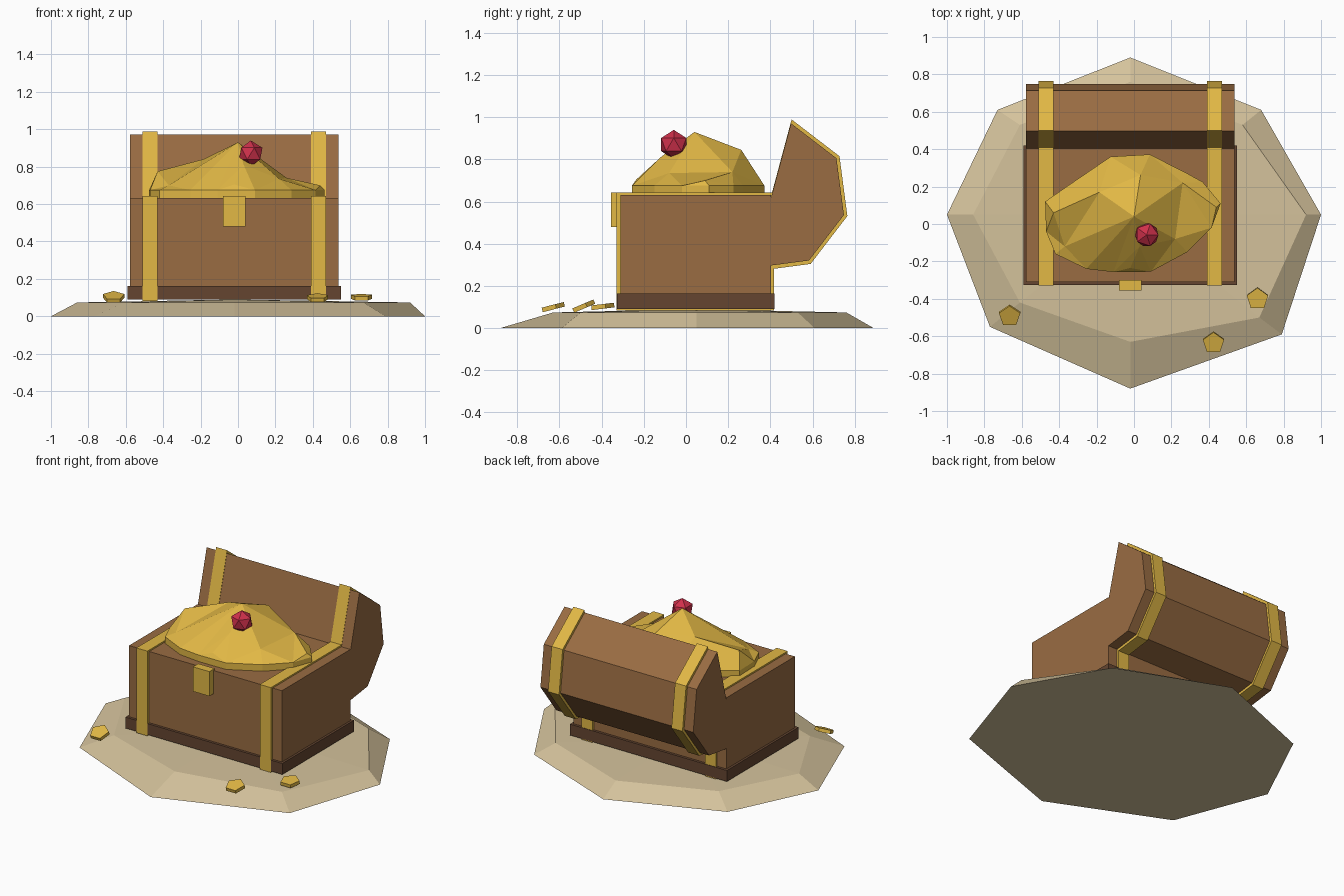
import bpy, bmesh, math
from mathutils import Vector, Matrix
from mathutils.geometry import delaunay_2d_cdt

if "Cube" in bpy.data.objects:
    bpy.data.objects.remove(bpy.data.objects["Cube"])


def material(name, color):
    m = bpy.data.materials.new(name)
    m.diffuse_color = (*color, 1)
    m.use_nodes = True
    m.node_tree.nodes["Principled BSDF"].inputs["Base Color"].default_value = m.diffuse_color
    return m


WOOD = material("wood", (0.32, 0.15, 0.055))
DARK = material("dark_wood", (0.13, 0.06, 0.03))
GOLD = material("gold", (0.76, 0.48, 0.06))
SAND = material("sand", (0.66, 0.54, 0.33))
RUBY = material("ruby", (0.62, 0.03, 0.07))


def finish(name, bm, mat):
    bmesh.ops.recalc_face_normals(bm, faces=bm.faces)
    me = bpy.data.meshes.new(name)
    bm.to_mesh(me)
    bm.free()
    me.materials.append(mat)
    ob = bpy.data.objects.new(name, me)
    bpy.context.collection.objects.link(ob)
    return ob


def box(name, lo, hi, mat):
    bm = bmesh.new()
    lo, hi = Vector(lo), Vector(hi)
    size = hi - lo
    bmesh.ops.create_cube(bm, size=1, matrix=Matrix.Translation((lo + hi) / 2)
                          @ Matrix.Diagonal((*size, 1)))
    return finish(name, bm, mat)


def prism_x(name, profile, x0, x1, mat):
    """Extrude a (y, z) profile along x."""
    bm = bmesh.new()
    face = bm.faces.new([bm.verts.new((x0, y, z)) for y, z in profile])
    ext = bmesh.ops.extrude_face_region(bm, geom=[face])
    for v in ext["geom"]:
        if isinstance(v, bmesh.types.BMVert):
            v.co.x = x1
    return finish(name, bm, mat)


# Sand mound: jittered octagon with a bevelled upper ring and low crown
outer = [(-1, .05), (-.73, .61), (-.02, .89), (.68, .61),
         (1, .05), (.79, -.59), (-.02, -.88), (-.77, -.55)]
inner = [(-.86, .05), (-.61, .53), (-.02, .76), (.58, .53),
         (.92, .05), (.67, -.50), (-.02, -.63), (-.61, -.42)]
bm = bmesh.new()
low = [bm.verts.new((x, y, 0)) for x, y in outer]
top = [bm.verts.new((x, y, .074)) for x, y in inner]
crown = bm.verts.new((-.02, .05, .09))
bm.faces.new(low)
for i in range(8):
    j = (i + 1) % 8
    bm.faces.new((low[i], low[j], top[j], top[i]))
    bm.faces.new((top[i], top[j], crown))
finish("sand_mound", bm, SAND)

# Chest body and base trim
CX = -.02
box("chest_body", (CX - .557, -.31, .09), (CX + .557, .403, .632), WOOD)
box("base_trim", (CX - .572, -.327, .09), (CX + .572, .42, .163), DARK)


# Open lid: half octagon swung back about the rear top edge
def lid_profile(r, shift=0.0):
    return [(.406 - shift + r * math.cos(math.radians(75 - 45 * k)),
             .628 + r * math.sin(math.radians(75 - 45 * k))) for k in range(5)]


prism_x("lid", lid_profile(.355), CX - .557, CX + .557, WOOD)

# Gold straps round body and lid
for side, s in (("left", -1), ("right", 1)):
    x = CX + s * .45
    box(side + "_body_strap", (x - .04, -.33, .083), (x + .04, .417, .642), GOLD)
    prism_x(side + "_lid_strap", lid_profile(.374, .002), x - .04, x + .04, GOLD)

# Latch
box("latch", (CX - .06, -.355, .48), (CX + .06, -.30, .642), GOLD)

# Treasure pile: faceted heap from a rim outline and a few peaks
rim = [(-.475, .12), (-.47, -.04), (-.42, -.16), (-.255, -.24), (-.11, -.257),
       (.09, -.255), (.285, -.15), (.415, -.02), (.463, .11), (.367, .225),
       (.285, .27), (.085, .372), (-.125, .36), (-.36, .2)]
peaks = [(0, .04, .93), (-.185, .17, .84), (-.43, .06, .775), (.035, .262, .845),
         (.26, .22, .74), (.44, .09, .70), (.03, -.12, .81), (-.37, -.12, .70),
         (.22, -.08, .735), (-.02, -.235, .705)]
pts = [Vector((x, y, .675)) for x, y in rim] + [Vector(p) for p in peaks]
n = len(rim)
edges = [(i, (i + 1) % n) for i in range(n)]
co, _, faces, orig, _, _ = delaunay_2d_cdt([p.xy for p in pts], edges, [], 1, 1e-5)
bm = bmesh.new()
vs = [bm.verts.new((c.x, c.y, pts[o[0]].z if o else .675)) for c, o in zip(co, orig)]
for f in faces:
    bm.faces.new([vs[i] for i in f])
border = [e for e in bm.edges if e.is_boundary]
skirt = bmesh.ops.extrude_edge_only(bm, edges=border)["geom"]
for v in skirt:
    if isinstance(v, bmesh.types.BMVert):
        v.co.z = .62
bmesh.ops.holes_fill(bm, edges=[e for e in bm.edges if e.is_boundary], sides=0)
finish("gold_pile", bm, GOLD)

# Ruby
bm = bmesh.new()
bmesh.ops.create_icosphere(bm, subdivisions=1, radius=.07,
                           matrix=Matrix.Translation((.068, -.058, .87)))
finish("ruby", bm, RUBY)

# Loose five-sided coins
for i, (x, y, z, tilt) in enumerate([(-.665, -.49, .102, .4),
                                     (.425, -.635, .098, .25),
                                     (.66, -.40, .102, .12)]):
    bm = bmesh.new()
    bmesh.ops.create_cone(bm, cap_ends=True, segments=5, radius1=.06, radius2=.06, depth=.022,
                          matrix=Matrix.Translation((x, y, z)) @ Matrix.Rotation(tilt, 4, 'X'))
    finish("coin_%d" % (i + 1), bm, GOLD)
